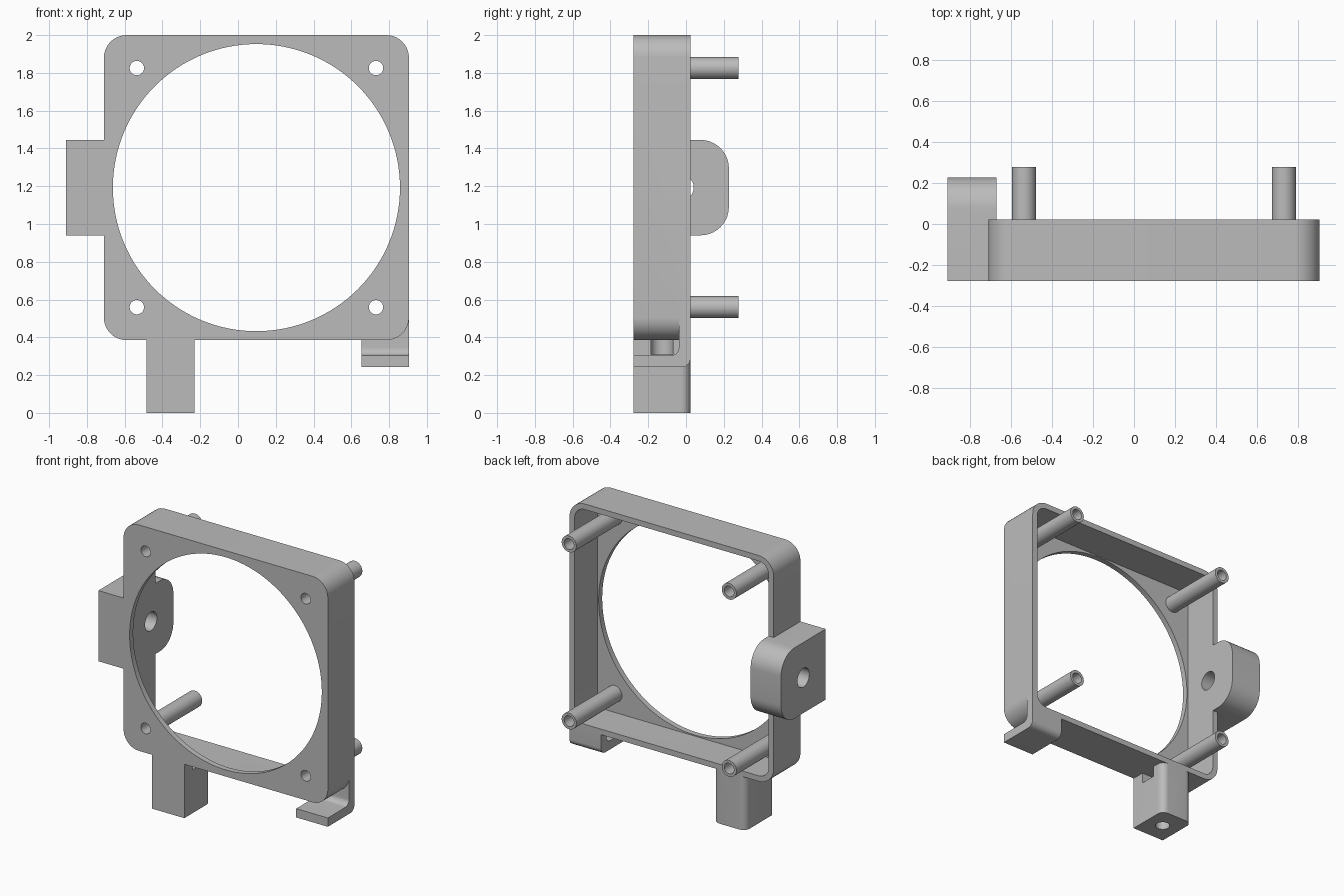
import bpy
import bmesh
import math

if "Cube" in bpy.data.objects:
    bpy.data.objects.remove(bpy.data.objects["Cube"])

grey = bpy.data.materials.new("light grey plastic")
grey.diffuse_color = (0.5, 0.5, 0.5, 1)
grey.use_nodes = True
grey.node_tree.nodes["Principled BSDF"].inputs["Base Color"].default_value = grey.diffuse_color

FRONT, BACK, END = -0.278, 0.023, 0.278   # depth planes
L, R, B, T = -0.71, 0.905, 0.385, 2.0     # frame outline
WALL = 0.04
CX, CZ = (L + R) / 2, (B + T) / 2


def rounded(u0, v0, u1, v1, radii, n=10):
    """Rectangle outline; radii in order low-left, low-right, up-right, up-left."""
    pts = []
    corners = [(u0, v0, 1, 1), (u1, v0, -1, 1), (u1, v1, -1, -1), (u0, v1, 1, -1)]
    for k, ((u, v, su, sv), r) in enumerate(zip(corners, radii)):
        if r == 0:
            pts.append((u, v))
            continue
        for i in range(n + 1):
            a = math.pi + (k + i / n) * math.pi / 2
            pts.append((u + su * r + r * math.cos(a), v + sv * r + r * math.sin(a)))
    return pts


def circle(u, v, r, n=40):
    return [(u + r * math.cos(2 * math.pi * i / n),
             v + r * math.sin(2 * math.pi * i / n)) for i in range(n)]


def prism(name, outline, axis, lo, hi):
    """Extrude a closed outline along an axis."""
    place = {"x": lambda u, v, d: (d, u, v),
             "y": lambda u, v, d: (u, d, v),
             "z": lambda u, v, d: (u, v, d)}[axis]
    bm = bmesh.new()
    a = [bm.verts.new(place(u, v, lo)) for u, v in outline]
    b = [bm.verts.new(place(u, v, hi)) for u, v in outline]
    bm.faces.new(a)
    bm.faces.new(b)
    for i in range(len(a)):
        j = (i + 1) % len(a)
        bm.faces.new((a[i], a[j], b[j], b[i]))
    bmesh.ops.recalc_face_normals(bm, faces=bm.faces)
    me = bpy.data.meshes.new(name)
    bm.to_mesh(me)
    bm.free()
    me.materials.append(grey)
    ob = bpy.data.objects.new(name, me)
    bpy.context.collection.objects.link(ob)
    return ob


def combine(target, tool, operation):
    mod = target.modifiers.new("bool", "BOOLEAN")
    mod.operation = operation
    mod.solver = "EXACT"
    mod.object = tool
    bpy.context.view_layer.objects.active = target
    bpy.ops.object.modifier_apply(modifier=mod.name)
    bpy.data.objects.remove(tool)


# Square frame block
frame = prism("fan_frame", rounded(L, B, R, T, [0.12] * 4), "y", FRONT, BACK)

# Side mounting tab, rounded at the back
side_tab = prism("side_tab", rounded(FRONT, 0.94, 0.227, 1.445, [0, 0.15, 0.15, 0]),
                 "x", -0.91, -0.62)
combine(frame, side_tab, "UNION")

# Lower mounting leg
leg = prism("lower_leg", rounded(-0.485, FRONT, -0.23, BACK, [0, 0, 0.05, 0.05]),
            "z", 0, B + 0.03)
combine(frame, leg, "UNION")

# Cable hook: floor and back wall with a filleted inside
hook = prism("cable_hook", rounded(FRONT, 0.242, BACK, 0.505, [0, 0.045, 0, 0]),
             "x", 0.655, R)
hook_gap = prism("hook_gap", rounded(-0.5, 0.305, -0.038, 0.7, [0, 0.04, 0, 0]),
                 "x", 0.5, 1.1)
combine(hook, hook_gap, "DIFFERENCE")
combine(frame, hook, "UNION")

# Hollow interior and large round opening
cavity = prism("cavity", rounded(L + WALL, B + WALL, R - WALL, T - WALL, [0.08] * 4),
               "y", FRONT + WALL, 0.5)
combine(frame, cavity, "DIFFERENCE")
opening = prism("opening", circle(CX, CZ, 0.76, 128), "y", -0.5, 0)
combine(frame, opening, "DIFFERENCE")

# Four hollow screw posts
for sx in (-1, 1):
    for sz in (-1, 1):
        x, z = CX + sx * 0.633, CZ + sz * 0.633
        combine(frame, prism("post", circle(x, z, 0.058), "y", FRONT + 0.02, END), "UNION")
        combine(frame, prism("bore", circle(x, z, 0.038), "y", -0.5, 0.5), "DIFFERENCE")

# Screw hole through the side tab
combine(frame, prism("tab_hole", circle(-0.026, 1.193, 0.067), "x", -1.1, -0.55), "DIFFERENCE")

# Leg hole from below, and round-ended slot open to the side
combine(frame, prism("leg_hole", circle(-0.3575, -0.128, 0.048), "z", -0.1, 0.35), "DIFFERENCE")
combine(frame, prism("leg_slot", rounded(-0.415, -0.186, -0.1, -0.07, [0.057, 0, 0, 0.057]),
                     "z", 0.31, B), "DIFFERENCE")

# Smooth rounded surfaces, keep edges sharp
bpy.ops.object.select_all(action="DESELECT")
frame.select_set(True)
bpy.context.view_layer.objects.active = frame
bpy.ops.object.shade_smooth_by_angle(angle=math.radians(30))
